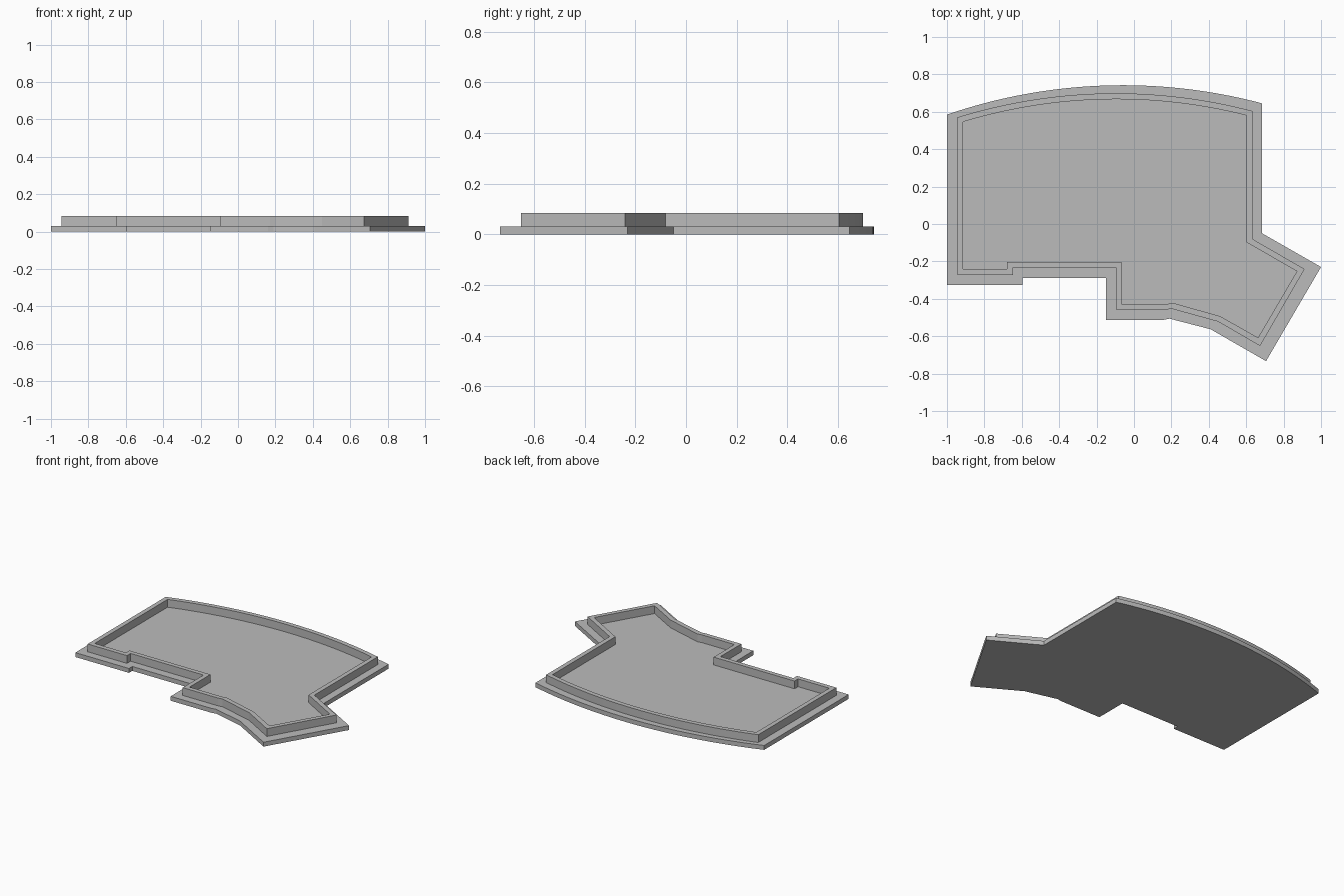
import bpy, bmesh
from math import sqrt, asin, sin, cos
from mathutils import Vector

cube = bpy.data.objects.get("Cube")
if cube:
    bpy.data.objects.remove(cube)

BASE_TOP, RIM_TOP = 0.03, 0.083

grey = bpy.data.materials.new("plain grey")
grey.use_nodes = True
COLOUR = (0.5, 0.5, 0.5, 1)
grey.diffuse_color = COLOUR
grey.node_tree.nodes["Principled BSDF"].inputs["Base Color"].default_value = COLOUR


def outline(corners, radius, steps=32):
    """Corner list whose last-to-first side becomes a bowed back edge."""
    pts = [Vector(c) for c in corners]
    a, b = pts[-1], pts[0]
    half = (b - a) / 2
    along = half.normalized()
    up = Vector((-along.y, along.x))
    centre = (a + b) / 2 - up * sqrt(radius ** 2 - half.length_squared)
    swing = asin(half.length / radius)
    for i in range(1, steps):
        t = swing * (2 * i / steps - 1)
        pts.append(centre + radius * (along * sin(t) + up * cos(t)))
    return pts


def make_object(name, bm):
    bmesh.ops.recalc_face_normals(bm, faces=bm.faces)
    mesh = bpy.data.meshes.new(name)
    bm.to_mesh(mesh)
    bm.free()
    mesh.materials.append(grey)
    obj = bpy.data.objects.new(name, mesh)
    bpy.context.collection.objects.link(obj)


def ring(bm, pts, z):
    return [bm.verts.new((p.x, p.y, z)) for p in pts]


def bridge(bm, lower, upper):
    n = len(lower)
    for i in range(n):
        j = (i + 1) % n
        bm.faces.new((lower[i], lower[j], upper[j], upper[i]))


# Outlines run clockwise from the back left corner to the back right one
base_edge = outline([
    (0.685, 0.645), (0.685, -0.05), (1, -0.23), (0.706, -0.733),
    (0.41, -0.563), (0.19, -0.506), (0.16, -0.512), (-0.15, -0.512),
    (-0.15, -0.29), (-0.595, -0.29), (-0.595, -0.326), (-1, -0.326),
    (-1, 0.585)], 2.9)
rim_outer = outline([
    (0.633, 0.604), (0.633, -0.08), (0.912, -0.241), (0.674, -0.652),
    (0.45, -0.522), (0.2, -0.453), (0.17, -0.458), (-0.097, -0.458),
    (-0.097, -0.233), (-0.648, -0.233), (-0.648, -0.272), (-0.945, -0.272),
    (-0.945, 0.57)], 2.86)
rim_inner = outline([
    (0.602, 0.58), (0.602, -0.098), (0.871, -0.253), (0.663, -0.608),
    (0.463, -0.494), (0.21, -0.422), (0.18, -0.427), (-0.067, -0.427),
    (-0.067, -0.202), (-0.678, -0.202), (-0.678, -0.24), (-0.914, -0.24),
    (-0.914, 0.546)], 2.83)

# Base slab
bm = bmesh.new()
bottom, top = ring(bm, base_edge, 0), ring(bm, base_edge, BASE_TOP)
bridge(bm, bottom, top)
bm.faces.new(bottom)
bm.faces.new(top)
make_object("base_slab", bm)

# Raised rim wall, open below where it sits on the slab
bm = bmesh.new()
loops = [ring(bm, rim_outer, BASE_TOP), ring(bm, rim_outer, RIM_TOP),
         ring(bm, rim_inner, RIM_TOP), ring(bm, rim_inner, BASE_TOP)]
for lower, upper in zip(loops, loops[1:]):
    bridge(bm, lower, upper)
make_object("rim_wall", bm)
